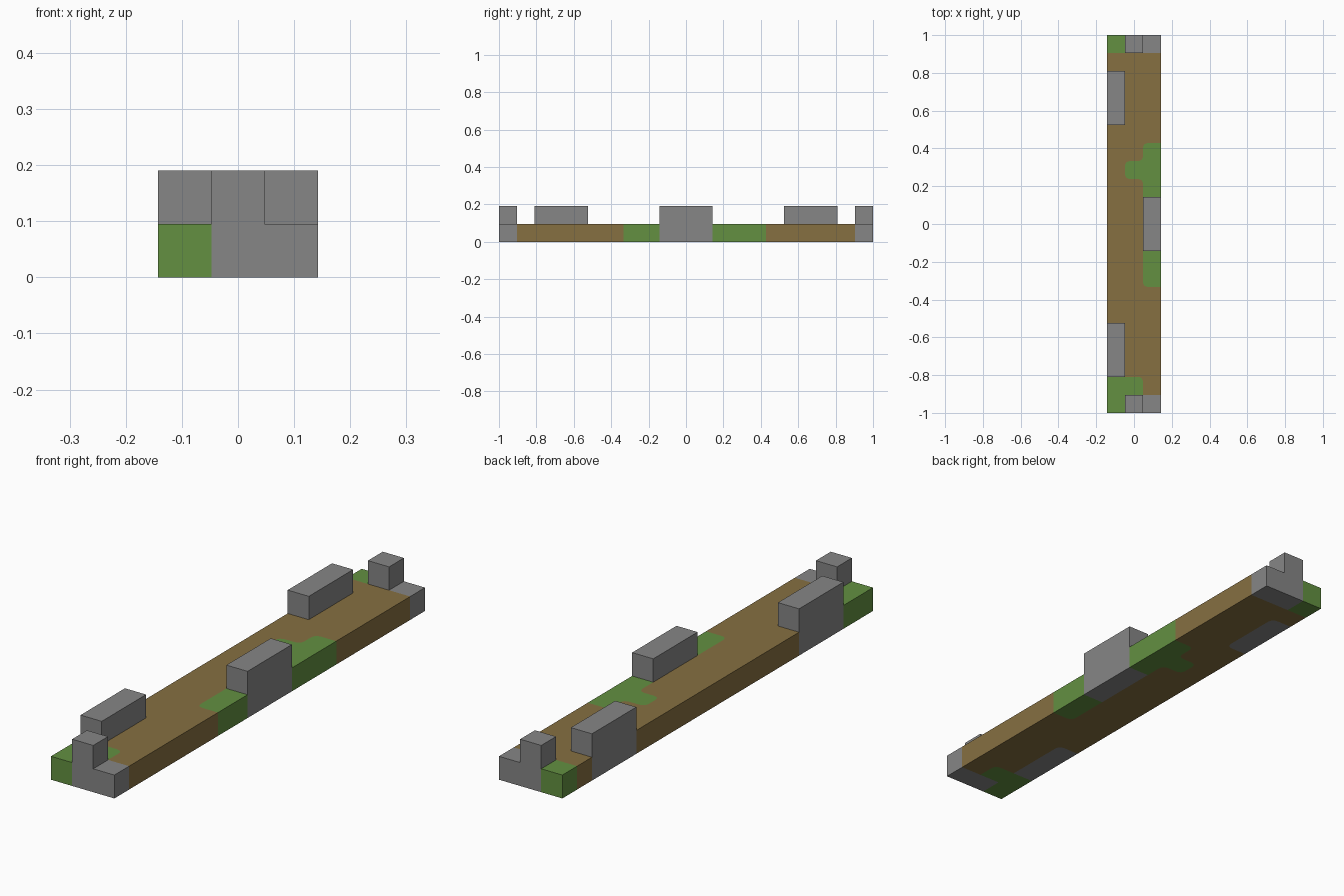
import bpy
import bmesh
from mathutils import Vector
from mathutils.geometry import delaunay_2d_cdt

cube = bpy.data.objects.get("Cube")
if cube:
    bpy.data.objects.remove(cube, do_unlink=True)

COLS, ROWS = 3, 21
CELL = 2 / ROWS
ROUND = 0.3  # corner softening, in cells


def make_material(name, rgb):
    mat = bpy.data.materials.new(name)
    mat.use_nodes = True
    color = (*rgb, 1)
    mat.diffuse_color = color
    mat.node_tree.nodes["Principled BSDF"].inputs["Base Color"].default_value = color
    return mat


soil = make_material("soil brown", (0.24, 0.16, 0.053))
grass = make_material("grass green", (0.125, 0.28, 0.053))
stone = make_material("stone grey", (0.24, 0.24, 0.24))


def place(x, y, z=0):
    """Cell coordinates to model space."""
    return Vector(((x - COLS / 2) * CELL, (y - ROWS / 2) * CELL, z * CELL))


def rect(x0, y0, x1, y1):
    return [(x0, y0), (x1, y0), (x1, y1), (x0, y1)]


def soften(outline, corners):
    """Replace the listed corners of an outline by short curves."""
    points = []
    for i, corner in enumerate(outline):
        p = Vector(corner)
        if corner not in corners:
            points.append(p)
            continue
        before = (Vector(outline[i - 1]) - p).normalized() * ROUND
        after = (Vector(outline[(i + 1) % len(outline)]) - p).normalized() * ROUND
        for k in range(5):
            t = k / 4
            points.append(p + before * (1 - t) ** 2 + after * t ** 2)
    return points


# Ground regions; later entries lie over earlier ones
side_grass = [(3, 15), (2, 15), (2, 14), (1, 14), (1, 13), (2, 13), (2, 7), (3, 7)]
regions = [
    (0, rect(0, 0, COLS, ROWS), []),
    (1, side_grass, side_grass[1:-1]),
    (1, rect(0, 0, 2, 2), [(2, 2)]),
    (1, rect(0, 20, 1, 21), []),
    (2, rect(1, 0, 3, 1), []),
    (2, rect(1, 20, 3, 21), []),
    (2, rect(2, 9, 3, 12), []),
    (2, rect(0, 2, 1, 5), [(1, 5)]),
    (2, rect(0, 16, 1, 19), [(1, 16), (1, 19)]),
]


def build_ground():
    points, loops = [], []
    for _, outline, corners in regions:
        loop = soften(outline, corners)
        loops.append(range(len(points), len(points) + len(loop)))
        points += loop
    verts, _, faces, _, _, sources = delaunay_2d_cdt(
        points, [], [list(l) for l in loops], 1, 1e-5)

    bm = bmesh.new()
    bverts = [bm.verts.new(place(*v)) for v in verts]
    for face, source in zip(faces, sources):
        bm.faces.new([bverts[i] for i in face]).material_index = regions[max(source)][0]
    bmesh.ops.recalc_face_normals(bm, faces=bm.faces)
    if sum(f.normal.z for f in bm.faces) < 0:
        bmesh.ops.reverse_faces(bm, faces=bm.faces)
    bmesh.ops.dissolve_limit(bm, angle_limit=0.01, verts=bm.verts,
                             edges=bm.edges, delimit={'MATERIAL'})
    obj = add_object("ground_slab", bm, [soil, grass, stone])
    solid = obj.modifiers.new("thickness", 'SOLIDIFY')
    solid.thickness = CELL
    solid.offset = 1


def add_object(name, bm, materials):
    mesh = bpy.data.meshes.new(name)
    bm.to_mesh(mesh)
    bm.free()
    for mat in materials:
        mesh.materials.append(mat)
    obj = bpy.data.objects.new(name, mesh)
    bpy.context.collection.objects.link(obj)
    return obj


def add_block(name, x, y, length):
    """Stone block one cell wide and high, open where it meets the ground."""
    bm = bmesh.new()
    bmesh.ops.create_cube(bm, size=CELL)
    base = [f for f in bm.faces if f.normal.z < -0.5]
    bmesh.ops.delete(bm, geom=base, context='FACES_ONLY')
    bmesh.ops.scale(bm, vec=(1, length, 1), verts=bm.verts)
    bmesh.ops.translate(bm, vec=place(x + 0.5, y + length / 2, 1.5), verts=bm.verts)
    add_object(name, bm, [stone])


build_ground()

# Raised stones
add_block("front_post", 1, 0, 1)
add_block("back_post", 1, 20, 1)
add_block("front_right_wall", 0, 2, 3)
add_block("back_right_wall", 0, 16, 3)
add_block("left_wall", 2, 9, 3)
